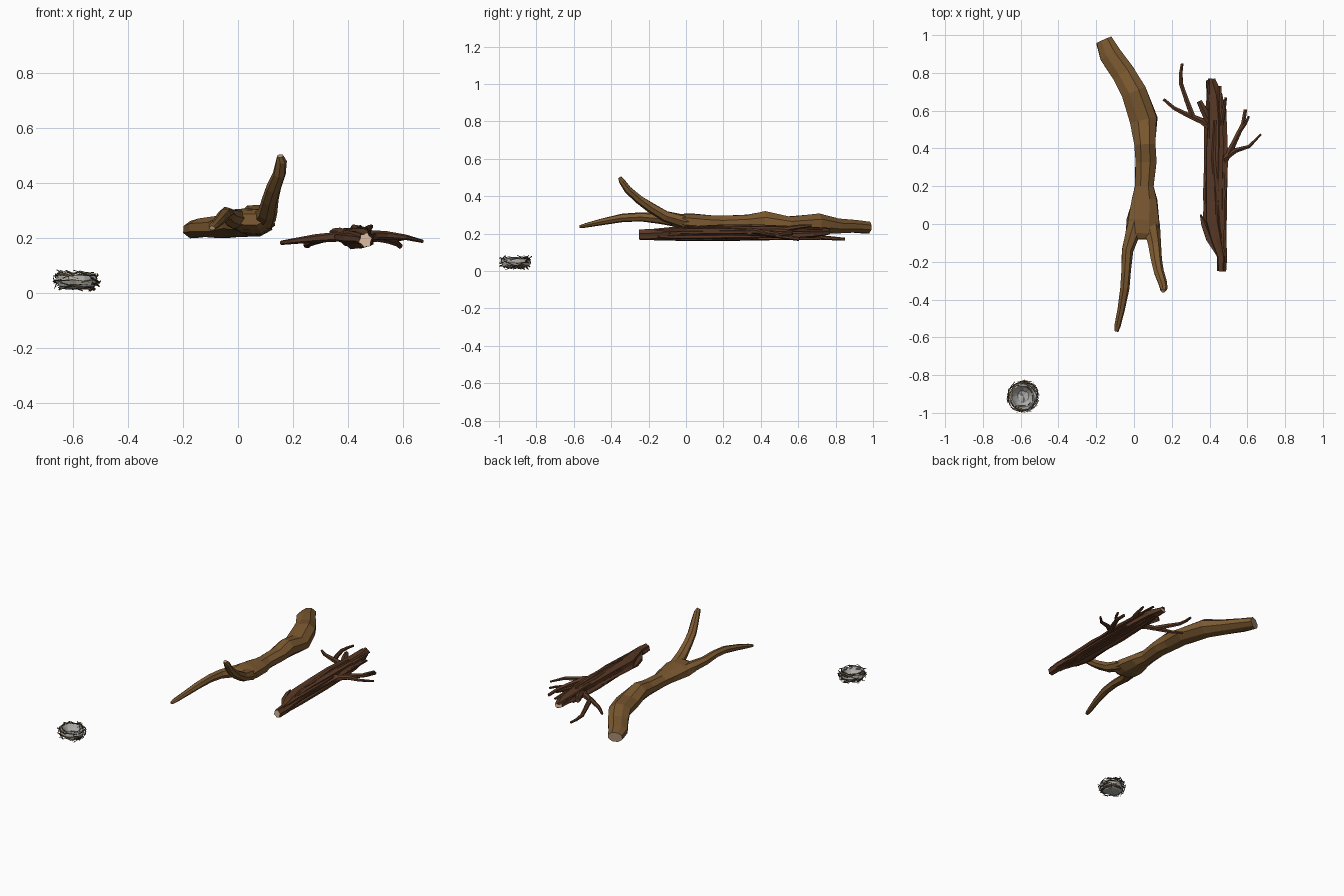
import bpy, bmesh, math, random
from mathutils import Vector

random.seed(4)


def material(name, r, g, b):
    m = bpy.data.materials.new(name)
    m.diffuse_color = (r, g, b, 1)
    return m


BARK = material("warm_bark", 0.20, 0.10, 0.03)
DARK = material("dark_bark", 0.10, 0.04, 0.018)
CUT = material("cut_wood", 0.75, 0.52, 0.36)
TIP = material("worn_tip", 0.42, 0.30, 0.18)
DOWN = material("grey_down", 0.42, 0.42, 0.41)
TWIG = material("nest_twig", 0.09, 0.055, 0.025)
STRAW = material("nest_straw", 0.30, 0.19, 0.08)


def loft(bm, rings, sides=8, rough=0.0, caps=(1, 1), mat=0, ridge=0.0):
    """Skin a tube through rings of (x, y, z, half_width, half_height)."""
    pts = [Vector(r[:3]) for r in rings]
    jitter = [1 + ridge * (-1) ** k for k in range(sides)]
    loops = []
    for i, r in enumerate(rings):
        t = (pts[min(i + 1, len(pts) - 1)] - pts[max(i - 1, 0)]).normalized()
        side = t.cross(Vector((0, 0, 1)))
        side = side.normalized() if side.length > 0.01 else Vector((1, 0, 0))
        up = side.cross(t)
        loop = []
        for k in range(sides):
            a = 2 * math.pi * (k + 0.5) / sides
            s = jitter[k] * (1 + random.uniform(-rough, rough))
            loop.append(bm.verts.new(pts[i] + side * math.cos(a) * r[3] * s
                                     + up * math.sin(a) * r[4] * s))
        loops.append(loop)
    for a, b in zip(loops, loops[1:]):
        for k in range(sides):
            j = (k + 1) % sides
            bm.faces.new((a[k], a[j], b[j], b[k])).material_index = mat
    bm.faces.new(loops[0][::-1]).material_index = caps[0]
    bm.faces.new(loops[-1]).material_index = caps[1]


def finish(name, bm, mats):
    bmesh.ops.recalc_face_normals(bm, faces=bm.faces)
    me = bpy.data.meshes.new(name)
    bm.to_mesh(me)
    bm.free()
    for m in mats:
        me.materials.append(m)
    ob = bpy.data.objects.new(name, me)
    bpy.context.collection.objects.link(ob)
    return ob


def tube(name, rings, mats, **kw):
    bm = bmesh.new()
    loft(bm, rings, **kw)
    return finish(name, bm, mats)


# Large forked branch: trunk
tube("forked_trunk", [
    (-0.158, 0.975, 0.232, 0.048, 0.034), (-0.125, 0.90, 0.238, 0.062, 0.037),
    (-0.055, 0.80, 0.240, 0.066, 0.042), (0.000, 0.70, 0.255, 0.070, 0.056),
    (0.052, 0.55, 0.248, 0.076, 0.045), (0.058, 0.42, 0.264, 0.061, 0.060),
    (0.062, 0.33, 0.258, 0.062, 0.046), (0.055, 0.20, 0.254, 0.054, 0.044),
    (0.057, 0.13, 0.256, 0.070, 0.048), (0.048, 0.02, 0.264, 0.089, 0.048),
    (0.042, -0.05, 0.266, 0.088, 0.038), (0.042, -0.08, 0.268, 0.060, 0.022)],
    [BARK, TIP], rough=0.07, caps=(1, 0))

# Large forked branch: low prong and raised prong
tube("low_prong", [
    (0.030, 0.08, 0.262, 0.045, 0.034), (-0.008, -0.05, 0.270, 0.042, 0.036),
    (-0.036, -0.14, 0.280, 0.031, 0.029), (-0.042, -0.24, 0.288, 0.027, 0.025),
    (-0.050, -0.34, 0.283, 0.026, 0.023), (-0.068, -0.45, 0.263, 0.021, 0.018),
    (-0.088, -0.54, 0.243, 0.017, 0.012), (-0.094, -0.568, 0.236, 0.011, 0.008)],
    [BARK, TIP], sides=7, rough=0.05)
tube("raised_prong", [
    (0.070, 0.10, 0.258, 0.045, 0.034), (0.090, -0.01, 0.264, 0.046, 0.036),
    (0.108, -0.11, 0.292, 0.035, 0.031), (0.118, -0.19, 0.340, 0.031, 0.027),
    (0.130, -0.25, 0.382, 0.027, 0.024), (0.150, -0.31, 0.434, 0.024, 0.021),
    (0.157, -0.342, 0.480, 0.021, 0.017), (0.154, -0.355, 0.499, 0.013, 0.010)],
    [BARK, TIP], sides=7, rough=0.05)

# Splintered branch: ridged core
tube("splintered_core", [
    (0.464, -0.25, 0.192, 0.022, 0.026), (0.466, -0.17, 0.194, 0.026, 0.028),
    (0.445, -0.08, 0.198, 0.042, 0.034), (0.425, 0.02, 0.200, 0.052, 0.037),
    (0.428, 0.20, 0.203, 0.052, 0.038), (0.430, 0.40, 0.205, 0.054, 0.038),
    (0.432, 0.55, 0.205, 0.052, 0.034), (0.425, 0.68, 0.207, 0.040, 0.026),
    (0.405, 0.765, 0.210, 0.024, 0.015)],
    [DARK, CUT], sides=12, rough=0.08, ridge=0.12)

# Splintered branch: long bark slivers (x, z, y start, y end, half width)
bm = bmesh.new()
for x, z, y0, y1, w in [
        (0.405, 0.222, -0.02, 0.77, 0.020), (0.455, 0.228, -0.05, 0.73, 0.018),
        (0.478, 0.205, -0.12, 0.66, 0.016), (0.385, 0.200, 0.02, 0.60, 0.015),
        (0.430, 0.236, 0.05, 0.55, 0.012), (0.400, 0.180, -0.03, 0.62, 0.018),
        (0.445, 0.172, -0.18, 0.72, 0.016), (0.480, 0.182, -0.17, 0.50, 0.014),
        (0.470, 0.218, -0.20, 0.40, 0.012)]:
    d = random.uniform(-0.008, 0.008)
    n = y1 - y0
    loft(bm, [(x + 0.006, y0, z, w * 0.35, 0.004),
              (x + d, y0 + 0.2 * n, z, w, 0.011),
              (x - d, y0 + 0.6 * n, z + 0.003, w, 0.011),
              (x, y1, z, w * 0.6, 0.006)], sides=5, rough=0.12, caps=(0, 0))
# torn spur on the outer flank
loft(bm, [(0.352, 0.05, 0.205, 0.004, 0.005), (0.370, 0.00, 0.203, 0.018, 0.016),
          (0.400, -0.08, 0.200, 0.022, 0.018), (0.452, -0.17, 0.196, 0.014, 0.012)],
     sides=5, caps=(0, 0))
finish("bark_slivers", bm, [DARK])

# Splintered branch: side twigs, each a path with start and end radius
bm = bmesh.new()
for path, r0, r1 in [
        ([(0.42, 0.50, 0.205), (0.36, 0.545, 0.205), (0.28, 0.58, 0.198),
          (0.21, 0.615, 0.190), (0.157, 0.66, 0.182)], 0.021, 0.008),
        ([(0.315, 0.56, 0.200), (0.280, 0.65, 0.190), (0.250, 0.74, 0.178),
          (0.248, 0.80, 0.173), (0.255, 0.85, 0.170)], 0.016, 0.008),
        ([(0.415, 0.51, 0.20), (0.37, 0.60, 0.215), (0.345, 0.65, 0.218)], 0.026, 0.016),
        ([(0.455, 0.50, 0.22), (0.475, 0.60, 0.236), (0.486, 0.67, 0.243)], 0.016, 0.007),
        ([(0.46, 0.30, 0.205), (0.51, 0.39, 0.205), (0.545, 0.46, 0.195),
          (0.578, 0.53, 0.182), (0.590, 0.605, 0.170)], 0.020, 0.010),
        ([(0.47, 0.34, 0.210), (0.54, 0.39, 0.210), (0.61, 0.41, 0.202),
          (0.672, 0.475, 0.188)], 0.018, 0.006),
        ([(0.56, 0.49, 0.190), (0.59, 0.53, 0.198), (0.608, 0.57, 0.200)], 0.011, 0.007)]:
    n = len(path) - 1
    loft(bm, [(*p, *[r0 + (r1 - r0) * i / n] * 2) for i, p in enumerate(path)],
         sides=6, rough=0.1, caps=(0, 0))
finish("side_twigs", bm, [DARK])

# Nest: lathed downy bowl
CX, CY = -0.587, -0.913
profile = [(0.0, 0.014), (0.045, 0.014), (0.068, 0.026), (0.076, 0.045),
           (0.070, 0.066), (0.058, 0.070), (0.046, 0.052), (0.030, 0.036), (0.0, 0.032)]
bm = bmesh.new()
verts = [bm.verts.new((CX + r, CY, z)) for r, z in profile]
edges = [bm.edges.new(e) for e in zip(verts, verts[1:])]
bmesh.ops.spin(bm, geom=verts + edges, cent=(CX, CY, 0), axis=(0, 0, 1),
               angle=2 * math.pi, steps=16)
bmesh.ops.remove_doubles(bm, verts=bm.verts, dist=0.0005)
for v in bm.verts:
    v.co += Vector([random.uniform(-0.003, 0.003) for _ in range(3)])
finish("nest_bowl", bm, [DOWN])

# Nest: twigs woven around the wall, leaning slightly outward
bm = bmesh.new()
for i in range(95):
    a = random.uniform(0, 2 * math.pi)
    r, z = random.choice([(0.074, 0.030), (0.079, 0.045), (0.073, 0.064),
                          (0.061, 0.073), (0.060, 0.019), (0.048, 0.056)])
    out = Vector((math.cos(a), math.sin(a), 0))
    along = Vector((-out.y, out.x, random.uniform(-0.4, 0.4)))
    mid = Vector((CX, CY, z)) + out * r
    h = random.uniform(0.018, 0.040)
    lean = out * random.uniform(-0.008, 0.008)
    ends = [mid - along * h - lean, mid + out * 0.004, mid + along * h + lean]
    for p in ends:
        p.z = min(max(p.z, 0.004), 0.088)
    w = random.uniform(0.0014, 0.003)
    loft(bm, [(*ends[0], w, w), (*ends[1], w, w), (*ends[2], w * 0.6, w * 0.6)],
         sides=4, caps=(0, 0))
    bm.faces.ensure_lookup_table()
    for f in bm.faces[-10:]:
        f.material_index = 1 if i % 5 == 0 else 0
finish("nest_twigs", bm, [TWIG, STRAW])
